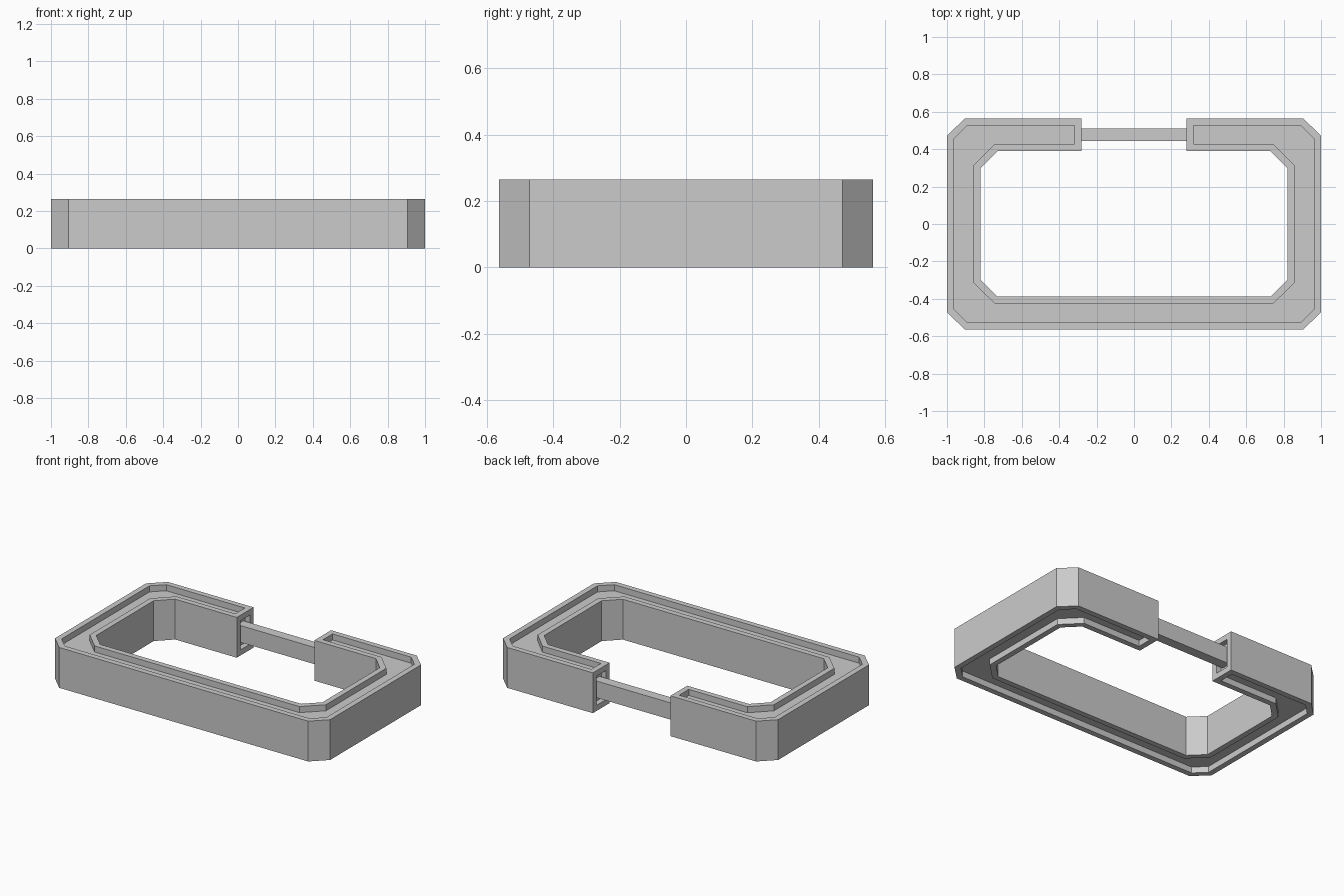
import bpy, bmesh

if "Cube" in bpy.data.objects:
    bpy.data.objects.remove(bpy.data.objects["Cube"])

H = 0.265      # overall height
RIM = 0.037    # width of every raised rim
GROOVE = 0.04  # depth of the recessed channels


def finish(bm, name):
    bmesh.ops.recalc_face_normals(bm, faces=bm.faces[:])
    me = bpy.data.meshes.new(name)
    bm.to_mesh(me)
    bm.free()
    ob = bpy.data.objects.new(name, me)
    bpy.context.collection.objects.link(ob)
    return ob


def recess(bm, face, thickness, depth):
    # inset a face, then sink it straight inwards
    normal = face.normal.copy()
    bmesh.ops.inset_region(bm, faces=[face], thickness=thickness, use_even_offset=True)
    ext = bmesh.ops.extrude_discrete_faces(bm, faces=[face])
    bmesh.ops.translate(bm, verts=ext["faces"][0].verts[:], vec=-normal * depth)


# Open C-shaped frame with chamfered corners (right half profile, mirrored)
outer = [(0.282, 0.564), (0.905, 0.564), (1.0, 0.472), (1.0, -0.472), (0.905, -0.564)]
inner = [(0.282, 0.39), (0.73, 0.39), (0.822, 0.298), (0.822, -0.298), (0.73, -0.388)]


def mirrored(points):
    return points + [(-x, y) for x, y in reversed(points)]


outline = mirrored(outer) + list(reversed(mirrored(inner)))
bm = bmesh.new()
base = bm.faces.new([bm.verts.new((x, y, 0)) for x, y in outline])
ext = bmesh.ops.extrude_face_region(bm, geom=[base], use_keep_orig=True)
top_verts = [v for v in ext["geom"] if isinstance(v, bmesh.types.BMVert)]
bmesh.ops.translate(bm, verts=top_verts, vec=(0, 0, H))
bmesh.ops.recalc_face_normals(bm, faces=bm.faces[:])
bm.normal_update()

# Channels in the top and bottom, and shallow sockets in the two open ends
caps = [f for f in bm.faces if abs(f.normal.z) > 0.9]
ends = [f for f in bm.faces if all(abs(abs(v.co.x) - 0.282) < 1e-4 for v in f.verts)]
for f in caps:
    recess(bm, f, RIM, GROOVE)
for f in ends:
    recess(bm, f, RIM, GROOVE - 0.005)
finish(bm, "frame")

# Bar bridging the gap between the sockets
bm = bmesh.new()
bmesh.ops.create_cube(bm, size=1)
bmesh.ops.scale(bm, verts=bm.verts[:], vec=(0.64, 0.065, 0.11))
bmesh.ops.translate(bm, verts=bm.verts[:], vec=(0, 0.477, H / 2))
finish(bm, "bridge_bar")
